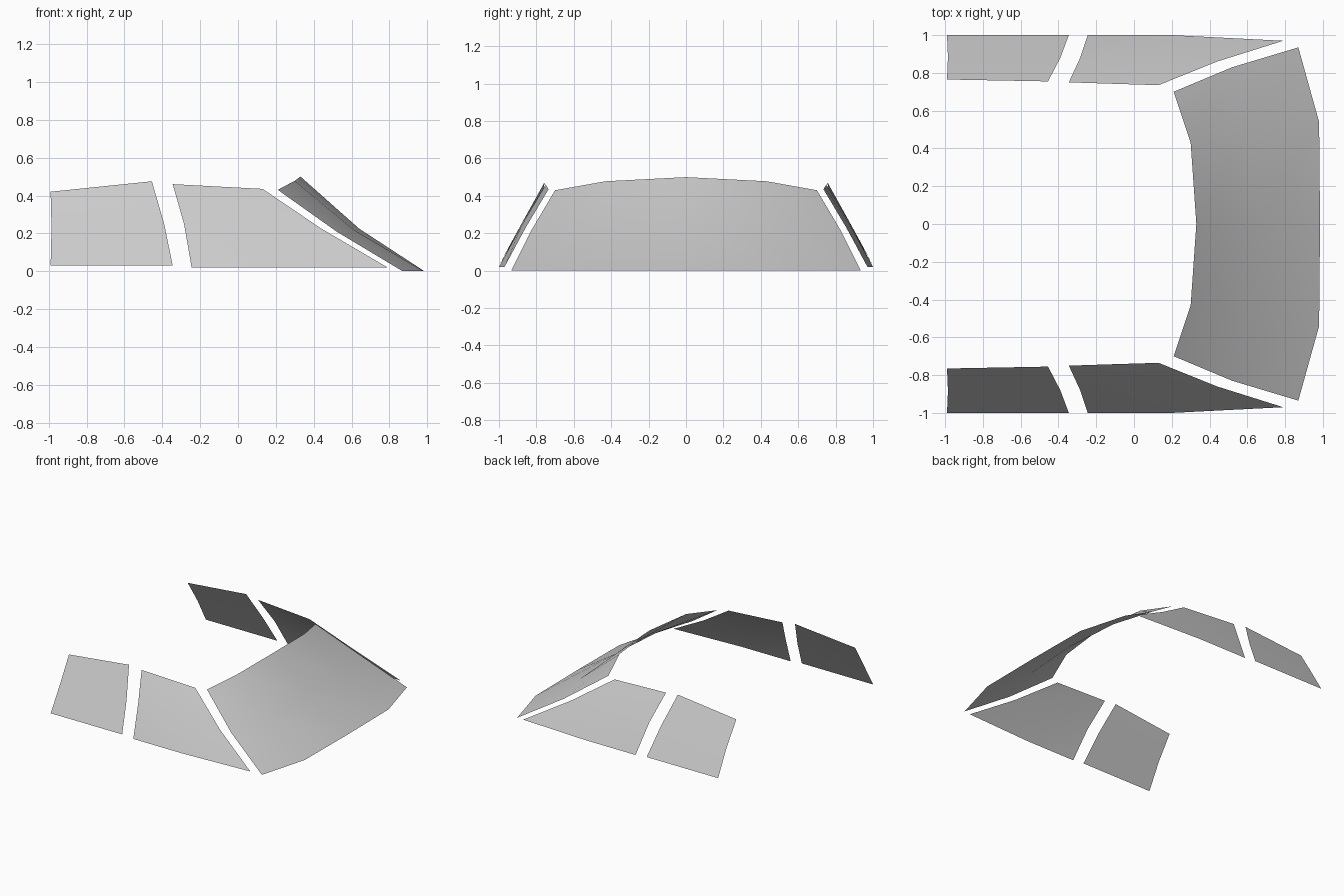
import bpy
import bmesh
from mathutils import Vector

cube = bpy.data.objects.get("Cube")
if cube:
    bpy.data.objects.remove(cube, do_unlink=True)

# One grey glass colour
glass = bpy.data.materials.new("grey_glass")
glass.use_nodes = True
colour = (0.6, 0.6, 0.6, 1)
glass.diffuse_color = colour
glass.node_tree.nodes["Principled BSDF"].inputs["Base Color"].default_value = colour


def flip(row):
    """Mirror a row of points across y, keeping the outward winding."""
    return [(x, -y, z) for x, y, z in reversed(row)]


def sheet(name, rows):
    """Build a thin pane from rows of points, top to bottom."""
    bm = bmesh.new()
    grid = [[bm.verts.new(Vector(p)) for p in row] for row in rows]
    for upper, lower in zip(grid, grid[1:]):
        for i in range(len(upper) - 1):
            bm.faces.new((upper[i], lower[i], lower[i + 1], upper[i + 1]))
    mesh = bpy.data.meshes.new(name)
    bm.to_mesh(mesh)
    bm.free()
    mesh.materials.append(glass)
    mesh.shade_smooth()
    pane = bpy.data.objects.new(name, mesh)
    bpy.context.collection.objects.link(pane)
    return pane


# Windshield: half rows from the -y edge to the centre, mirrored across y
half_rows = [
    [(0.21, -0.70, 0.43), (0.30, -0.43, 0.478), (0.33, 0, 0.50)],
    [(0.52, -0.83, 0.21), (0.61, -0.49, 0.22), (0.64, 0, 0.225)],
    [(0.87, -0.935, 0), (0.98, -0.54, 0), (0.985, 0, 0)],
]
sheet("windshield", [row + flip(row)[1:] for row in half_rows])

# Side panes, each with a mirrored twin on the far side
side_panes = {
    "door_window": [
        [(-0.345, -0.75, 0.46), (0.13, -0.735, 0.435)],
        [(-0.285, -0.88, 0.25), (0.44, -0.86, 0.225)],
        [(-0.245, -1, 0.02), (0.79, -0.97, 0.02)],
    ],
    "rear_side_window": [
        [(-0.99, -0.765, 0.42), (-0.455, -0.755, 0.475)],
        [(-0.985, -0.885, 0.23), (-0.39, -0.88, 0.25)],
        [(-0.99, -1, 0.03), (-0.345, -1, 0.03)],
    ],
}
# The door pane bows outward along its middle
door = side_panes["door_window"]
for row, middle in zip(door, [(-0.1, -0.742, 0.447), (0.08, -0.88, 0.24), (0.2, -1, 0.02)]):
    row.insert(1, middle)

for name, rows in side_panes.items():
    sheet(name + "_front", rows)
    sheet(name + "_back", [flip(row) for row in rows])
